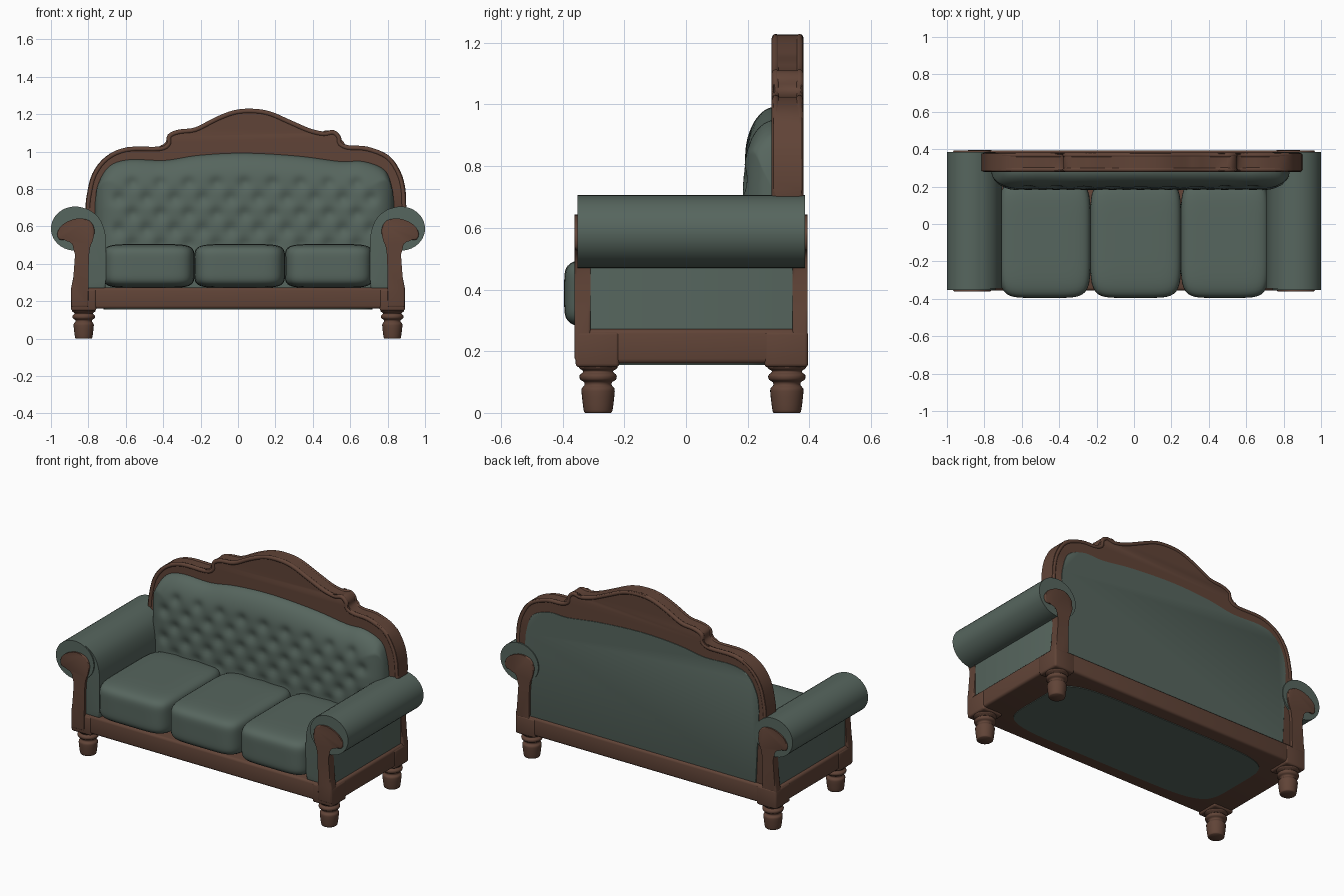
import bpy, bmesh, math
from mathutils import Vector

if "Cube" in bpy.data.objects:
    bpy.data.objects.remove(bpy.data.objects["Cube"])


def material(name, rgb):
    m = bpy.data.materials.new(name)
    m.diffuse_color = (*rgb, 1)
    m.use_nodes = True
    m.node_tree.nodes["Principled BSDF"].inputs["Base Color"].default_value = m.diffuse_color
    return m


WOOD = material("brown wood", (0.118, 0.057, 0.038))
GREEN = material("grey green leather", (0.094, 0.132, 0.112))


def finish(name, bm, mat, angle=40):
    bmesh.ops.recalc_face_normals(bm, faces=bm.faces)
    me = bpy.data.meshes.new(name)
    bm.to_mesh(me)
    bm.free()
    ob = bpy.data.objects.new(name, me)
    bpy.context.collection.objects.link(ob)
    me.materials.append(mat)
    bpy.ops.object.select_all(action='DESELECT')
    ob.select_set(True)
    bpy.context.view_layer.objects.active = ob
    bpy.ops.object.shade_smooth_by_angle(angle=math.radians(angle))
    return ob


def smooth_path(pts, n=4):
    """Catmull-Rom path through the points."""
    p = [Vector(q) for q in pts]
    p = [2 * p[0] - p[1]] + p + [2 * p[-1] - p[-2]]
    out = []
    for i in range(1, len(p) - 2):
        a, b, c, d = p[i - 1:i + 3]
        for k in range(n):
            t = k / n
            out.append(0.5 * (2 * b + (c - a) * t + (2 * a - 5 * b + 4 * c - d) * t * t
                              + (3 * b - a - 3 * c + d) * t ** 3))
    return out + [p[-2]]


def prism(name, pts, y0, y1, mat, bevel=0.01, side=1):
    """Extrude an x-z outline along y with rounded rims."""
    bm = bmesh.new()
    lo = [bm.verts.new((side * x, y0, z)) for x, z in pts]
    hi = [bm.verts.new((side * x, y1, z)) for x, z in pts]
    caps = [bm.faces.new(lo), bm.faces.new(hi[::-1])]
    n = len(pts)
    for i in range(n):
        j = (i + 1) % n
        bm.faces.new((lo[i], hi[i], hi[j], lo[j]))
    rims = [e for f in caps for e in f.edges]
    bmesh.ops.bevel(bm, geom=rims, offset=bevel, segments=3, profile=0.5,
                    affect='EDGES', clamp_overlap=False)
    return finish(name, bm, mat)


def box(name, lo, hi, mat, bevel=0.015):
    bm = bmesh.new()
    bmesh.ops.create_cube(bm, size=1)
    for v in bm.verts:
        v.co = [(a + b) / 2 + c * (b - a) for a, b, c in zip(lo, hi, v.co)]
    bmesh.ops.bevel(bm, geom=bm.edges[:], offset=bevel, segments=3, profile=0.5, affect='EDGES')
    return finish(name, bm, mat)


def lathe(name, profile, cx, cy, mat, sides=28):
    bm = bmesh.new()
    rings = [[bm.verts.new((cx + r * math.cos(2 * math.pi * k / sides),
                            cy + r * math.sin(2 * math.pi * k / sides), z))
              for k in range(sides)] for r, z in profile]
    for a, b in zip(rings, rings[1:]):
        for k in range(sides):
            j = (k + 1) % sides
            bm.faces.new((a[k], a[j], b[j], b[k]))
    bm.faces.new(rings[0][::-1])
    bm.faces.new(rings[-1])
    return finish(name, bm, mat, 50)


# Base rail and underside panel
box("base_rail", (-0.89, -0.355, 0.16), (0.89, 0.393, 0.272), WOOD)
under = [(0.72 * math.copysign(abs(math.cos(a)) ** 0.35, math.cos(a)),
          0.02 + 0.29 * math.copysign(abs(math.sin(a)) ** 0.35, math.sin(a)))
         for a in (2 * math.pi * (k + 0.5) / 48 for k in range(48))]
bm = bmesh.new()
f = bm.faces.new([bm.verts.new((x, y, 0.156)) for x, y in under])
top = bmesh.ops.extrude_face_region(bm, geom=[f])["geom"]
bmesh.ops.translate(bm, vec=(0, 0, 0.007), verts=[v for v in top if isinstance(v, bmesh.types.BMVert)])
finish("underside_panel", bm, GREEN)

# Turned legs with corner blocks
leg = smooth_path([(0.042, 0), (0.047, 0.01), (0.054, 0.07), (0.05, 0.083), (0.044, 0.09),
                   (0.046, 0.1), (0.058, 0.108), (0.06, 0.122), (0.05, 0.131), (0.05, 0.137),
                   (0.062, 0.146), (0.063, 0.165)], 3)
for sx, s in (("left", -1), ("right", 1)):
    for sy, y in (("front", -0.285), ("back", 0.327)):
        lathe(f"{sy}_{sx}_leg", leg, s * 0.825, y, WOOD)
        box(f"{sy}_{sx}_corner_block", (s * 0.825 - 0.068, y - 0.073, 0.148),
            (s * 0.825 + 0.068, y + 0.069, 0.265), WOOD, 0.012)

# Rolled arms with carved posts at both ends
roll = [(0.87 + 0.13 * math.cos(2 * math.pi * k / 40), 0.588 + 0.118 * math.sin(2 * math.pi * k / 40))
        for k in range(40)]
body = smooth_path([(0.87, 0.704), (0.80, 0.69), (0.74, 0.64), (0.71, 0.56), (0.705, 0.45),
                    (0.708, 0.262)]) + [Vector((0.872, 0.262))]
post = [Vector((0.892, 0.17)), Vector((0.892, 0.27))] + smooth_path(
    [(0.88, 0.33), (0.872, 0.48), (0.90, 0.525), (0.955, 0.53), (0.965, 0.57), (0.93, 0.615),
     (0.86, 0.642), (0.795, 0.63), (0.768, 0.585), (0.775, 0.53), (0.795, 0.46), (0.80, 0.27)]) \
    + [Vector((0.80, 0.17))]
for sx, s in (("left", -1), ("right", 1)):
    prism(f"{sx}_arm_roll", roll, -0.352, 0.386, GREEN, 0.02, s)
    prism(f"{sx}_arm_body", body, -0.345, 0.365, GREEN, 0.015, s)
    prism(f"{sx}_front_post", post, -0.361, -0.31, WOOD, 0.008, s)
    prism(f"{sx}_back_post", post, 0.345, 0.394, WOOD, 0.008, s)

# Back frame with carved crest
crest = smooth_path([(-0.815, 0.70), (-0.81, 0.76), (-0.78, 0.88), (-0.71, 0.97), (-0.60, 1.017),
                     (-0.43, 1.02), (-0.378, 1.045), (-0.372, 1.09), (-0.32, 1.113), (-0.23, 1.125),
                     (-0.12, 1.18), (-0.02, 1.218), (0.075, 1.226), (0.17, 1.212), (0.28, 1.165),
                     (0.385, 1.12), (0.465, 1.102), (0.515, 1.11), (0.545, 1.085), (0.553, 1.048),
                     (0.60, 1.027), (0.70, 1.02), (0.81, 0.975), (0.87, 0.89), (0.895, 0.80),
                     (0.90, 0.70)])
frame = [Vector((-0.80, 0.2)), Vector((-0.81, 0.5))] + crest + [Vector((0.862, 0.5)), Vector((0.85, 0.2))]
prism("back_frame", frame, 0.284, 0.376, WOOD, 0.01)

# Raised moulding along both edges of the crest
for name, y in (("front_crest_moulding", 0.291), ("back_crest_moulding", 0.368)):
    cu = bpy.data.curves.new(name, 'CURVE')
    cu.dimensions = '3D'
    cu.bevel_depth = 0.013
    cu.bevel_resolution = 2
    sp = cu.splines.new('POLY')
    sp.points.add(len(crest) - 1)
    for q, p in zip(sp.points, crest):
        q.co = (0.04 + (p.x - 0.04) * 0.984, y, 0.6 + (p.y - 0.6) * 0.984, 1)
    ob = bpy.data.objects.new(name, cu)
    bpy.context.collection.objects.link(ob)
    bpy.ops.object.select_all(action='DESELECT')
    ob.select_set(True)
    bpy.context.view_layer.objects.active = ob
    bpy.ops.object.convert(target='MESH')
    ob.data.materials.append(WOOD)
    bpy.ops.object.shade_smooth()

# Upholstered panel on the rear of the back
pad = smooth_path([(-0.765, 0.72), (-0.75, 0.82), (-0.69, 0.92), (-0.58, 0.957), (-0.39, 0.953),
                   (-0.21, 0.98), (0.04, 0.992), (0.33, 0.975), (0.545, 0.947), (0.67, 0.947),
                   (0.785, 0.90), (0.825, 0.80), (0.835, 0.72)])
prism("rear_back_panel", [Vector((-0.745, 0.265))] + pad + [Vector((0.82, 0.265))], 0.372, 0.38, GREEN, 0.003)


# Tufted back cushion
def pad_top(x):
    for a, b in zip(pad, pad[1:]):
        if a.x <= x <= b.x:
            return a.y + (b.y - a.y) * (x - a.x) / max(b.x - a.x, 1e-6)
    return 0.72


def pad_y(x, z, zt):
    d = max(0, min(x + 0.765, 0.835 - x, zt - z))
    edge = math.sqrt(1 - (1 - min(d / 0.14, 1)) ** 2)
    y = 0.288 - edge * (0.086 + 0.02 * min(max((0.98 - z) / 0.28, 0), 1))
    for row in range(5):
        zc = 0.50 + row * 0.083
        xs = 0.035 + 0.075 * (row % 2)
        xc = xs + 0.15 * round((x - xs) / 0.15)
        if abs(xc - 0.035) < 0.69:
            y += 0.016 * edge * math.exp(-((x - xc) ** 2 + (z - zc) ** 2) / 0.0011)
    return y


bm = bmesh.new()
NX, NZ = 130, 60
grid = []
for i in range(NX + 1):
    x = 0.035 - 0.8 * math.cos(math.pi * i / NX) * 0.35 + 0.8 * 0.65 * (2 * i / NX - 1)
    zt = pad_top(x)
    grid.append([])
    for j in range(NZ + 1):
        z = 0.27 + (zt - 0.27) * math.sin(math.pi / 2 * j / NZ)
        grid[-1].append(bm.verts.new((x, pad_y(x, z, zt), z)))
for a, b in zip(grid, grid[1:]):
    for j in range(NZ):
        bm.faces.new((a[j], b[j], b[j + 1], a[j + 1]))
ob = finish("tufted_back_cushion", bm, GREEN, 80)
if sum(p.normal.y for p in ob.data.polygons) > 0:
    ob.data.flip_normals()

# Three plump seat cushions
for name, x0, x1 in (("left", -0.722, -0.232), ("middle", -0.234, 0.252), ("right", 0.25, 0.722)):
    bm = bmesh.new()
    bmesh.ops.create_cube(bm, size=2)
    bmesh.ops.subdivide_edges(bm, edges=bm.edges[:], cuts=17, use_grid_fill=True)
    for v in bm.verts:
        k = sum(abs(c) ** 6 for c in v.co) ** (-1 / 6)
        v.co = ((x0 + x1) / 2 + v.co.x * k * (x1 - x0) / 2,
                -0.08 + v.co.y * k * 0.315,
                0.388 + v.co.z * k * 0.117)
    finish(f"{name}_seat_cushion", bm, GREEN, 80)
